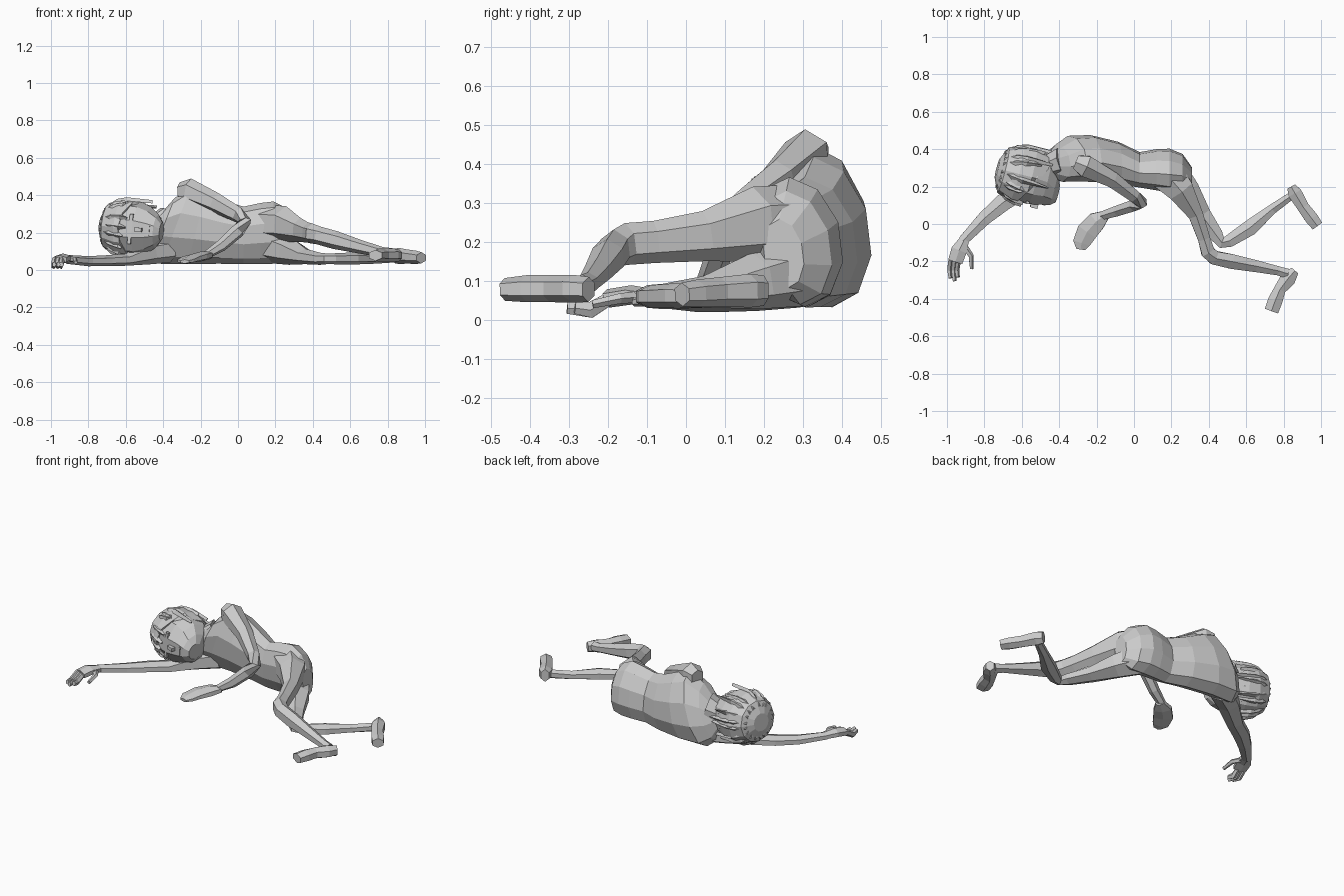
import bpy, bmesh, math, random
from mathutils import Vector, Matrix

UP = Vector((0, 0, 1))
random.seed(4)


def finish(bm, name):
    bmesh.ops.recalc_face_normals(bm, faces=bm.faces)
    me = bpy.data.meshes.new(name)
    bm.to_mesh(me)
    bm.free()
    ob = bpy.data.objects.new(name, me)
    bpy.context.collection.objects.link(ob)
    return ob


def skin(bm, rings):
    loops = [[bm.verts.new(p) for p in r] for r in rings]
    n = len(loops[0])
    for a, b in zip(loops, loops[1:]):
        for i in range(n):
            bm.faces.new((a[i], a[(i + 1) % n], b[(i + 1) % n], b[i]))
    bm.faces.new(loops[0])
    bm.faces.new(loops[-1])


def limb(name, secs, n=6):
    """Loft rings (x, y, z, half width, half height) along a path."""
    pts = [Vector(s[:3]) for s in secs]
    rings = []
    for i, s in enumerate(secs):
        t = Vector()
        if i:
            t += (pts[i] - pts[i - 1]).normalized()
        if i < len(pts) - 1:
            t += (pts[i + 1] - pts[i]).normalized()
        t.normalize()
        side = t.cross(UP).normalized()
        up = side.cross(t)
        ring = []
        for k in range(n):
            w = 2 * math.pi * (k + 0.5) / n
            ring.append(pts[i] + side * math.cos(w) * s[3] * 1.08 + up * math.sin(w) * s[4] * 1.08)
        rings.append(ring)
    bm = bmesh.new()
    skin(bm, rings)
    return finish(bm, name)


# torso: rings across x, sheared so the upper shoulder trails the lower one
torso = [(-.45, .315, .22, .06, .07, .4), (-.40, .325, .23, .095, .15, .4),
         (-.33, .35, .24, .115, .20, .38), (-.22, .35, .225, .12, .185, .25),
         (-.08, .325, .20, .11, .16, .1), (.03, .29, .185, .09, .148, 0),
         (.12, .29, .195, .105, .157, 0), (.19, .285, .20, .113, .16, 0),
         (.26, .275, .185, .095, .14, 0), (.31, .25, .17, .05, .085, 0)]
rings = []
for x, y, z, a, b, sh in torso:
    ring = []
    for k in range(10):
        w = 2 * math.pi * k / 10 + math.pi / 10
        dz = b * 1.04 * math.sin(w)
        ring.append((x + sh * dz, y + a * 1.04 * math.cos(w) - dz * .12, z + dz))
    rings.append(ring)
bm = bmesh.new()
skin(bm, rings)
finish(bm, "torso")

limb("neck", [(-.55, .27, .20, .065, .07), (-.47, .30, .21, .06, .065), (-.38, .33, .235, .08, .10)], 8)

# upper arm lying across the chest
limb("upper_side_arm", [(-.31, .33, .42, .04, .045), (-.26, .31, .423, .062, .062), (-.12, .24, .36, .045, .05),
                        (0, .15, .295, .035, .04), (.04, .115, .26, .03, .035), (0, .10, .21, .033, .035),
                        (-.09, .07, .13, .03, .03), (-.17, .045, .08, .024, .02)])
limb("upper_side_hand", [(-.15, .05, .08, .026, .02), (-.20, .015, .072, .055, .024),
                         (-.25, -.04, .062, .06, .02), (-.28, -.10, .05, .05, .015), (-.285, -.135, .045, .025, .01)])

# arm stretched out along the ground
limb("lower_side_arm", [(-.37, .34, .11, .07, .065), (-.47, .28, .095, .065, .06), (-.60, .18, .055, .05, .03),
                        (-.70, .115, .05, .05, .027), (-.80, .03, .047, .04, .025), (-.915, -.09, .057, .028, .022)])
limb("lower_side_palm", [(-.905, -.08, .057, .027, .02), (-.935, -.14, .064, .045, .023), (-.955, -.20, .055, .042, .022)])
for i, (dx, l) in enumerate([(-.022, -.29), (0, -.305), (.018, -.285)]):
    limb("finger_%d" % i, [(-.958 + dx, -.19, .058, .014, .016), (-.965 + dx, -.245, .025, .013, .02),
                           (-.96 + dx, l, .03, .01, .014)], 5)
limb("thumb", [(-.915, -.11, .06, .018, .015), (-.872, -.17, .055, .014, .013), (-.868, -.24, .04, .01, .01)], 5)

# legs
limb("upper_side_leg", [(.17, .27, .25, .10, .09), (.25, .18, .245, .075, .09), (.33, .05, .215, .042, .06),
                        (.375, -.08, .20, .035, .05), (.395, -.15, .195, .04, .05), (.43, -.18, .185, .04, .045),
                        (.52, -.20, .16, .042, .045), (.65, -.225, .125, .034, .034),
                        (.77, -.25, .095, .026, .026), (.82, -.265, .085, .028, .03)])
limb("upper_side_foot", [(.86, -.25, .078, .025, .03), (.825, -.29, .08, .045, .033), (.78, -.35, .08, .034, .032),
                         (.755, -.41, .08, .042, .032), (.735, -.465, .078, .04, .027)])
limb("lower_side_leg", [(.20, .28, .125, .09, .085), (.28, .18, .10, .075, .068), (.36, .05, .072, .055, .038),
                        (.44, -.06, .06, .04, .03), (.47, -.10, .06, .032, .027), (.51, -.09, .06, .036, .027),
                        (.62, -.02, .062, .045, .03), (.74, .08, .06, .028, .024), (.84, .15, .068, .022, .025)])
limb("lower_side_foot", [(.84, .20, .075, .025, .036), (.86, .165, .075, .04, .04), (.905, .09, .072, .034, .035),
                         (.95, .03, .068, .038, .033), (.98, -.01, .065, .033, .028)])

# head basis: crown, face direction and side
crown = Vector((-.96, .25, .10)).normalized()
side = Vector((.1, -.02, 1))
side = (side - crown * side.dot(crown)).normalized()
face = side.cross(crown)
if face.y > 0:
    face = -face
C = Vector((-.57, .255, .222))


def on_head(u, f, s):
    return C + crown * u + face * f + side * s


# skull narrowing to the chin
prof = [(.15, .06, .06, 0), (.12, .12, .115, 0), (.05, .150, .150, 0), (-.04, .150, .148, 0),
        (-.10, .13, .125, .005), (-.15, .095, .09, .03), (-.18, .05, .05, .05)]
bm = bmesh.new()
skin(bm, [[on_head(u, off + rf * math.cos(2 * math.pi * (k + .5) / 10), rs * math.sin(2 * math.pi * (k + .5) / 10))
           for k in range(10)] for u, rf, rs, off in prof])
finish(bm, "head")

# nose, eyes and mouth
bm = bmesh.new()
for u, f, s, du, df, ds in [(-.075, .143, 0, .04, .025, .022), (-.03, .136, .058, .018, .014, .045),
                            (-.03, .136, -.058, .018, .014, .045), (-.125, .118, 0, .014, .02, .05)]:
    m = Matrix((crown * du, face * df, side * ds)).transposed().to_4x4()
    m.translation = on_head(u, f, s)
    bmesh.ops.create_cube(bm, size=1, matrix=m)
finish(bm, "face_features")

# hair cap, longer at the back of the head
bm = bmesh.new()
rings = []
for u, r in [(.167, .055), (.135, .125), (.06, .158), (-.01, .16), (-.09, .14)]:
    ring = []
    for k in range(12):
        w = 2 * math.pi * k / 12
        uu = u if u > .03 else max(u, .035 - .09 * (1 - math.cos(w)))
        ring.append(on_head(uu, r * math.cos(w), r * .98 * math.sin(w)))
    rings.append(ring)
skin(bm, rings)
finish(bm, "hair_cap")

# loose strands with uneven lengths
bm = bmesh.new()
for k in range(18):
    w = 2 * math.pi * (k + random.uniform(.1, .6)) / 18
    end = random.uniform(-.12, -.03) if math.cos(w) < .4 else random.uniform(-.01, .03)
    skew = random.uniform(-.03, .03)
    o = face * math.cos(w) + side * math.sin(w)
    t = side * math.cos(w) - face * math.sin(w)
    rings = []
    for u, r, hw, sk in [(.15, .10, .012, 0), (.09, .148, .02, .3), (.035, .163, .018, .6), (end, .163, .004, 1)]:
        p = C + crown * u + t * skew * sk
        rings.append([p + o * (r - .014) + t * hw, p + o * (r + .003), p + o * (r - .014) - t * hw])
    skin(bm, rings)
finish(bm, "hair_strands")
